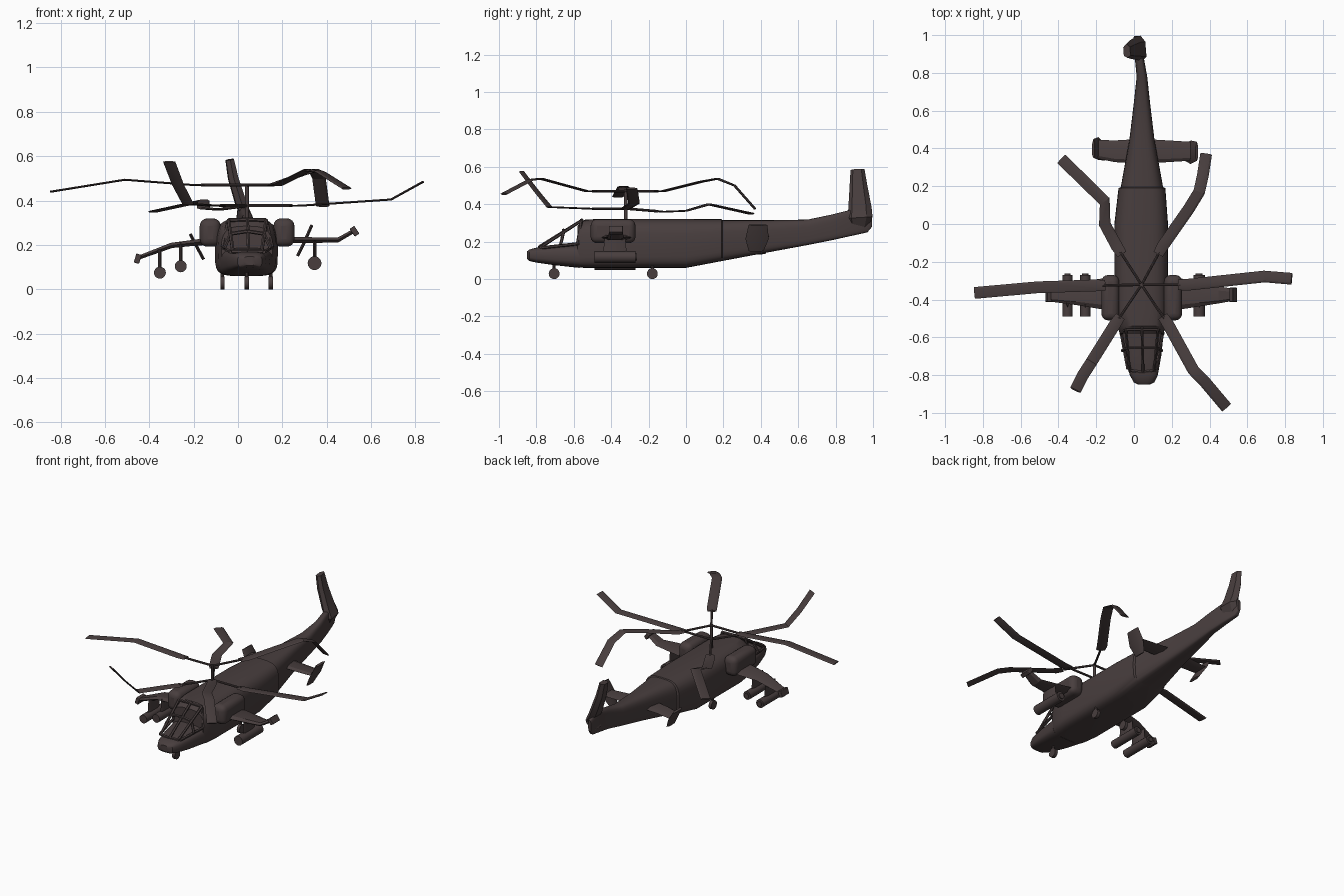
import bpy, math
from mathutils import Vector as V

if "Cube" in bpy.data.objects:
    bpy.data.objects.remove(bpy.data.objects["Cube"])

mat = bpy.data.materials.new("dark_brown")
mat.diffuse_color = (0.065, 0.048, 0.048, 1)
mat.use_nodes = True
mat.node_tree.nodes["Principled BSDF"].inputs["Base Color"].default_value = mat.diffuse_color


def finish(ob, angle=35):
    ob.data.materials.append(mat)
    bpy.ops.object.select_all(action='DESELECT')
    bpy.context.view_layer.objects.active = ob
    ob.select_set(True)
    bpy.ops.object.shade_smooth_by_angle(angle=math.radians(angle))
    return ob


def loft(name, rings, angle=35):
    n = len(rings[0])
    faces = [(i * n + j, i * n + (j + 1) % n, (i + 1) * n + (j + 1) % n, (i + 1) * n + j)
             for i in range(len(rings) - 1) for j in range(n)]
    faces += [tuple(reversed(range(n))), tuple(range((len(rings) - 1) * n, len(rings) * n))]
    me = bpy.data.meshes.new(name)
    me.from_pydata([tuple(p) for r in rings for p in r], [], faces)
    import bmesh
    bm = bmesh.new()
    bm.from_mesh(me)
    bmesh.ops.recalc_face_normals(bm, faces=bm.faces)
    bm.to_mesh(me)
    bm.free()
    ob = bpy.data.objects.new(name, me)
    bpy.context.collection.objects.link(ob)
    return finish(ob, angle)


def hull(name, stations, top_e, bot_e, n=28):
    """Superellipse sections: y, centre x, half width, z bottom, z top."""
    rings = []
    for y, cx, w, z0, z1 in stations:
        ring = []
        for k in range(n):
            a = 2 * math.pi * k / n
            c, s = math.cos(a), math.sin(a)
            e = 2 / (top_e if s > 0 else bot_e)
            ring.append(V((cx + w * math.copysign(abs(c) ** e, c), y,
                           (z0 + z1) / 2 + (z1 - z0) / 2 * math.copysign(abs(s) ** e, s))))
        rings.append(ring)
    return loft(name, rings)


def plank(name, rows, chord=None):
    """Flat blade along a path; rows are x, y, z, chord length, thickness."""
    P = [V(r[:3]) for r in rows]
    rings = []
    for i, r in enumerate(rows):
        t = (P[min(i + 1, len(P) - 1)] - P[max(i - 1, 0)]).normalized()
        c = V(chord).normalized() if chord else V((-t.y, t.x, 0)).normalized()
        u = t.cross(c).normalized()
        h, q = c * r[3] / 2, u * r[4] / 2
        rings.append([P[i] + h, P[i] + h * .5 + q, P[i] - h * .7 + q,
                      P[i] - h, P[i] - h * .7 - q, P[i] + h * .5 - q])
    return loft(name, rings, 25)


def rod(name, a, b, r, n=12):
    a, b = V(a), V(b)
    bpy.ops.mesh.primitive_cylinder_add(vertices=n, radius=r, depth=(b - a).length, location=(a + b) / 2)
    ob = bpy.context.object
    ob.name = name
    ob.rotation_euler = (b - a).to_track_quat('Z', 'Y').to_euler()
    return finish(ob)


def block(name, loc, size, bevel=0, rot=(0, 0, 0)):
    bpy.ops.mesh.primitive_cube_add(size=1, location=loc, rotation=rot)
    ob = bpy.context.object
    ob.name = name
    ob.scale = size
    bpy.ops.object.transform_apply(location=False, rotation=False, scale=True)
    if bevel:
        m = ob.modifiers.new("bevel", 'BEVEL')
        m.width, m.segments = bevel, 4
    return finish(ob)


# Fuselage with tail boom
hull("fuselage", [(-.58, .04, .115, .062, .285), (-.54, .04, .13, .06, .318), (-.45, .038, .142, .06, .322),
                  (0, .038, .142, .06, .322), (.19, .042, .124, .096, .32), (.195, .042, .112, .097, .315),
                  (.45, .042, .066, .145, .315), (.65, .042, .042, .182, .318), (.78, .042, .028, .208, .345),
                  (.88, .028, .024, .23, .37), (.97, .012, .018, .25, .37), (.995, .01, .01, .28, .35)], 3.2, 5)

# Nose
hull("nose", [(-.85, .053, .03, .108, .148), (-.838, .053, .055, .097, .158), (-.80, .052, .074, .088, .168),
              (-.70, .046, .098, .074, .178), (-.57, .04, .118, .06, .188)], 3, 3.5)

# Canopy frame, mirrored about the body centre
cx = .042
for s in (-1, 1):
    side = "left" if s < 0 else "right"
    def p(x, y, z):
        return (cx + s * x, y, z)
    bars = [(p(.065, -.775, .172), p(.085, -.56, .312)), (p(.075, -.77, .168), p(.112, -.57, .19)),
            (p(.105, -.67, .185), p(.075, -.655, .25)), (p(.112, -.58, .19), p(.085, -.56, .31)),
            (p(0, -.785, .172), p(.07, -.775, .17)), (p(0, -.655, .262), p(.077, -.655, .25)),
            (p(0, -.56, .315), p(.085, -.56, .312))]
    for i, (a, b) in enumerate(bars):
        rod(f"canopy_frame_{side}_{i}", a, b, .0085, 6)
rod("canopy_centre_bar", (cx + .006, -.785, .172), (cx, -.55, .318), .0085, 6)

# Engine nacelles
for side, x in (("left", -.125), ("right", .207)):
    block(f"engine_{side}", (x, -.39, .256), (.095, .24, .128), .035)

# Stub wings with tip rails
plank("wing_left", [(-.08, -.37, .22, .17, .03), (-.18, -.37, .212, .16, .028), (-.30, -.37, .198, .12, .024),
                    (-.45, -.375, .142, .07, .018)], (0, 1, 0))
plank("wing_right", [(.16, -.37, .225, .17, .03), (.26, -.37, .222, .16, .028), (.45, -.375, .222, .09, .022),
                     (.52, -.375, .262, .065, .018)], (0, 1, 0))
block("wing_tip_left", (-.452, -.375, .138), (.025, .075, .042), .004, (0, .3, 0))
block("wing_tip_right", (.525, -.375, .262), (.025, .075, .042), .004, (0, -.6, 0))

# Weapon pods with pylons
for name, x, z, r, zw in (("outer_left", -.352, .075, .027, .18), ("inner_left", -.258, .104, .027, .21),
                          ("right", .345, .118, .031, .225)):
    rod("pod_" + name, (x, -.49, z), (x, -.27, z), r, 20)
    plank("pylon_" + name, [(x, -.38, z, .13, .016), (x, -.38, zw, .11, .016)], (0, 1, 0))
    rod("pod_nozzle_" + name, (x, -.275, z), (x, -.262, z), r * .6, 16)

# Tail planes with canted end plates
plank("tailplane_left", [(.03, .385, .225, .13, .026), (-.10, .385, .215, .115, .022), (-.19, .395, .205, .10, .018)],
      (0, 1, 0))
plank("tailplane_right", [(.05, .385, .23, .13, .026), (.18, .385, .225, .115, .022), (.30, .385, .222, .10, .018)],
      (0, 1, 0))
plank("end_plate_left", [(-.155, .38, .135, .09, .014), (-.19, .40, .2, .12, .014), (-.215, .40, .25, .10, .014)],
      (0, 1, 0))
plank("end_plate_right", [(.268, .375, .15, .08, .014), (.30, .38, .215, .125, .014), (.333, .385, .29, .1, .014)],
      (0, 1, 0))

# Tail fin, leaning to the left
plank("tail_fin", [(.012, .925, .27, .10, .036), (.04, .93, .33, .135, .045), (.015, .93, .38, .125, .048),
                   (-.022, .922, .50, .095, .044), (-.038, .917, .585, .075, .036)], (-.08, 1, .06))

# Wheels and struts
for name, x, y in (("nose", .04, -.705), ("left", -.07, -.18), ("right", .147, -.18)):
    rod("wheel_" + name, (x - .01, y, .029), (x + .01, y, .029), .029, 20)
    rod("strut_" + name, (x, y, .03), (x, y, .12), .008, 8)

# Two stacked rotors with bent blades: bend points x, y, z after a thin root arm
hx, hy = .04, -.322
rod("rotor_mast", (hx, hy, .30), (hx, hy, .478), .009)
blades = {
    "upper_left": (.47, [(-.20, -.325, .47), (-.51, -.335, .494), (-.845, -.365, .44)]),
    "upper_back": (.47, [(.15, -.12, .47), (.29, .08, .52), (.345, .17, .537), (.365, .26, .50), (.382, .37, .375)]),
    "upper_front": (.47, [(.18, -.53, .47), (.315, -.775, .537), (.37, -.83, .53), (.49, -.972, .455)]),
    "lower_right": (.377, [(.28, -.322, .377), (.69, -.278, .405), (.835, -.29, .485)]),
    "lower_back": (.377, [(-.09, -.12, .36), (-.155, .0, .365), (-.155, .12, .40), (-.385, .345, .35)]),
    "lower_front": (.377, [(-.10, -.53, .377), (-.225, -.73, .385), (-.27, -.80, .47), (-.31, -.88, .575)]),
}
for name, (z, pts) in blades.items():
    hub, first = V((hx, hy, z)), V(pts[0])
    d = first - hub
    root = hub + d * .8
    rod("arm_" + name, hub, root + d * .06, .007, 8)
    plank("blade_" + name, [(*root, .055, .007)] + [(*q, .062, .009) for q in pts])
